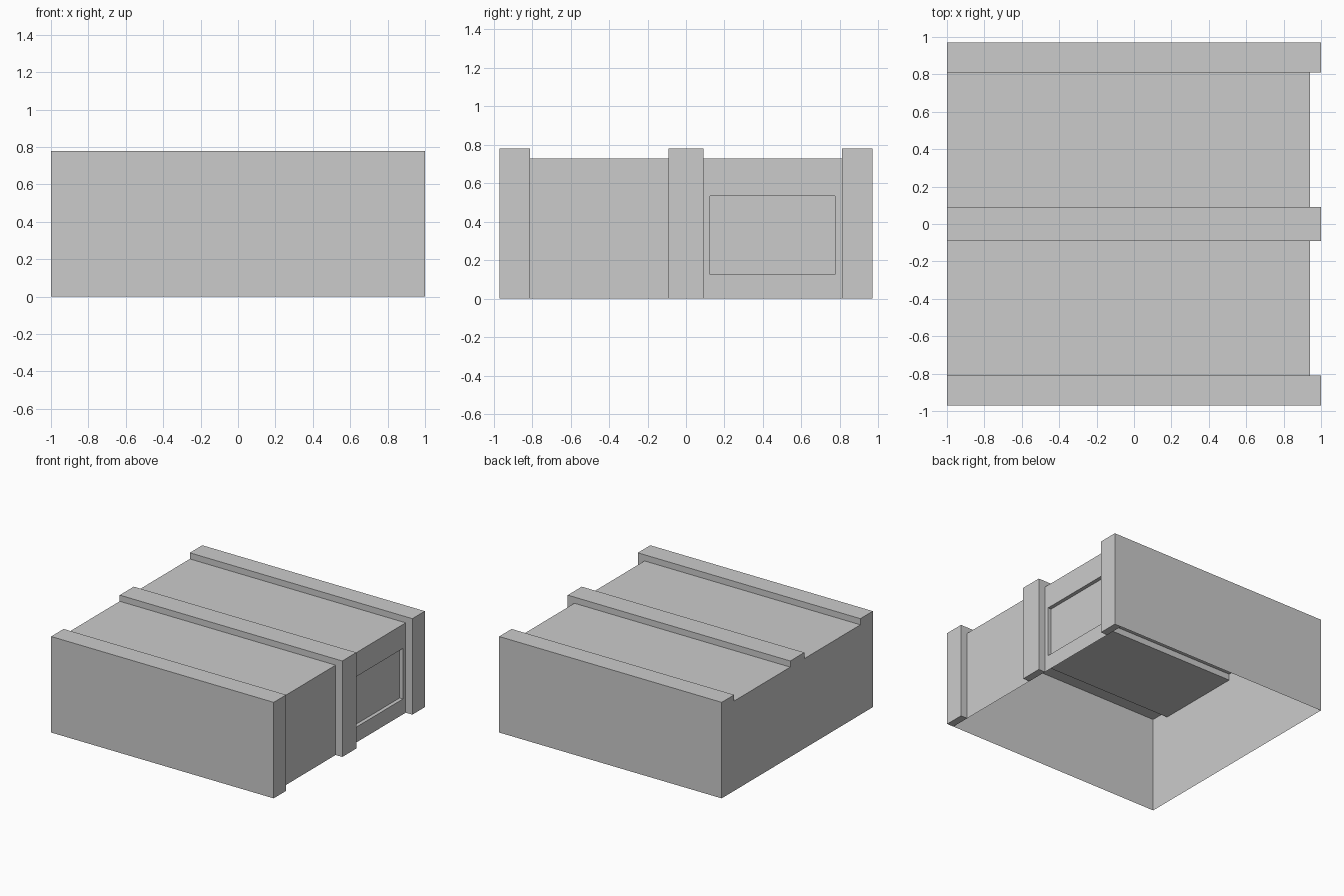
import bpy, bmesh
from mathutils import Vector

if "Cube" in bpy.data.objects:
    bpy.data.objects.remove(bpy.data.objects["Cube"])

LOW_Z, HIGH_Z = 0.73, 0.78       # roof level, rib level
WALL_X, RIB_X, BACK_X = 0.94, 1.0, -1.0
YS = [-0.97, -0.81, -0.09, 0.09, 0.81, 0.97]   # rib, panel, rib, panel, rib
WY0, WY1, WZ0, WZ1 = 0.125, 0.775, 0.125, 0.535  # window opening
PANE_X = 0.91


def face(bm, pts, normal):
    """Add a face turned so that it faces the given direction."""
    f = bm.faces.new([bm.verts.new(p) for p in pts])
    f.normal_update()
    if f.normal.dot(Vector(normal)) < 0:
        f.normal_flip()


def rect_x(x, y0, y1, z0, z1):
    return [(x, y0, z0), (x, y1, z0), (x, y1, z1), (x, y0, z1)]


def rect_z(z, x0, x1, y0, y1):
    return [(x0, y0, z), (x1, y0, z), (x1, y1, z), (x0, y1, z)]


def ring(bm, outer, inner, normals):
    """Four quads joining two matching rectangles."""
    for i in range(4):
        j = (i + 1) % 4
        face(bm, [outer[i], outer[j], inner[j], inner[i]], normals[i])


def finish(bm, name):
    bmesh.ops.remove_doubles(bm, verts=bm.verts, dist=1e-5)
    mesh = bpy.data.meshes.new(name)
    bm.to_mesh(mesh)
    bm.free()
    bpy.context.collection.objects.link(bpy.data.objects.new(name, mesh))


opening = rect_x(WALL_X, WY0, WY1, WZ0, WZ1)

# Thin open-bottomed shell, with ribs wrapping over the roof and down the right side
bm = bmesh.new()
profile = [(BACK_X, YS[-1], 0), (BACK_X, YS[0], 0)]
for i, (y0, y1) in enumerate(zip(YS, YS[1:])):
    rib = i % 2 == 0
    x, z = (RIB_X, HIGH_Z) if rib else (WALL_X, LOW_Z)
    profile += [(BACK_X, y0, z), (BACK_X, y1, z)]
    face(bm, rect_z(z, BACK_X, x, y0, y1), (0, 0, 1))
    wall = rect_x(x, y0, y1, 0, z)
    if i == 3:
        ring(bm, wall, opening, [(1, 0, 0)] * 4)
    else:
        face(bm, wall, (1, 0, 0))
    if rib:
        # closed foot of each rib
        face(bm, rect_z(0, WALL_X, RIB_X, y0, y1), (0, 0, -1))
        # rib sides: full wall on the outside, L-shaped step next to a panel
        for y, n in ((y0, -1), (y1, 1)):
            if abs(y) == YS[-1]:
                xz = [(BACK_X, 0), (RIB_X, 0), (RIB_X, HIGH_Z), (BACK_X, HIGH_Z)]
            else:
                xz = [(BACK_X, LOW_Z), (WALL_X, LOW_Z), (WALL_X, 0),
                      (RIB_X, 0), (RIB_X, HIGH_Z), (BACK_X, HIGH_Z)]
            face(bm, [(px, y, pz) for px, pz in xz], (0, n, 0))
# flat left wall following the roof profile
face(bm, profile, (-1, 0, 0))
finish(bm, "ribbed_shell")

# Recessed window on the right side
bm = bmesh.new()
pane = rect_x(PANE_X, WY0, WY1, WZ0, WZ1)
ring(bm, opening, pane, [(0, 0, 1), (0, -1, 0), (0, 0, -1), (0, 1, 0)])
face(bm, pane, (1, 0, 0))
finish(bm, "window_recess")
